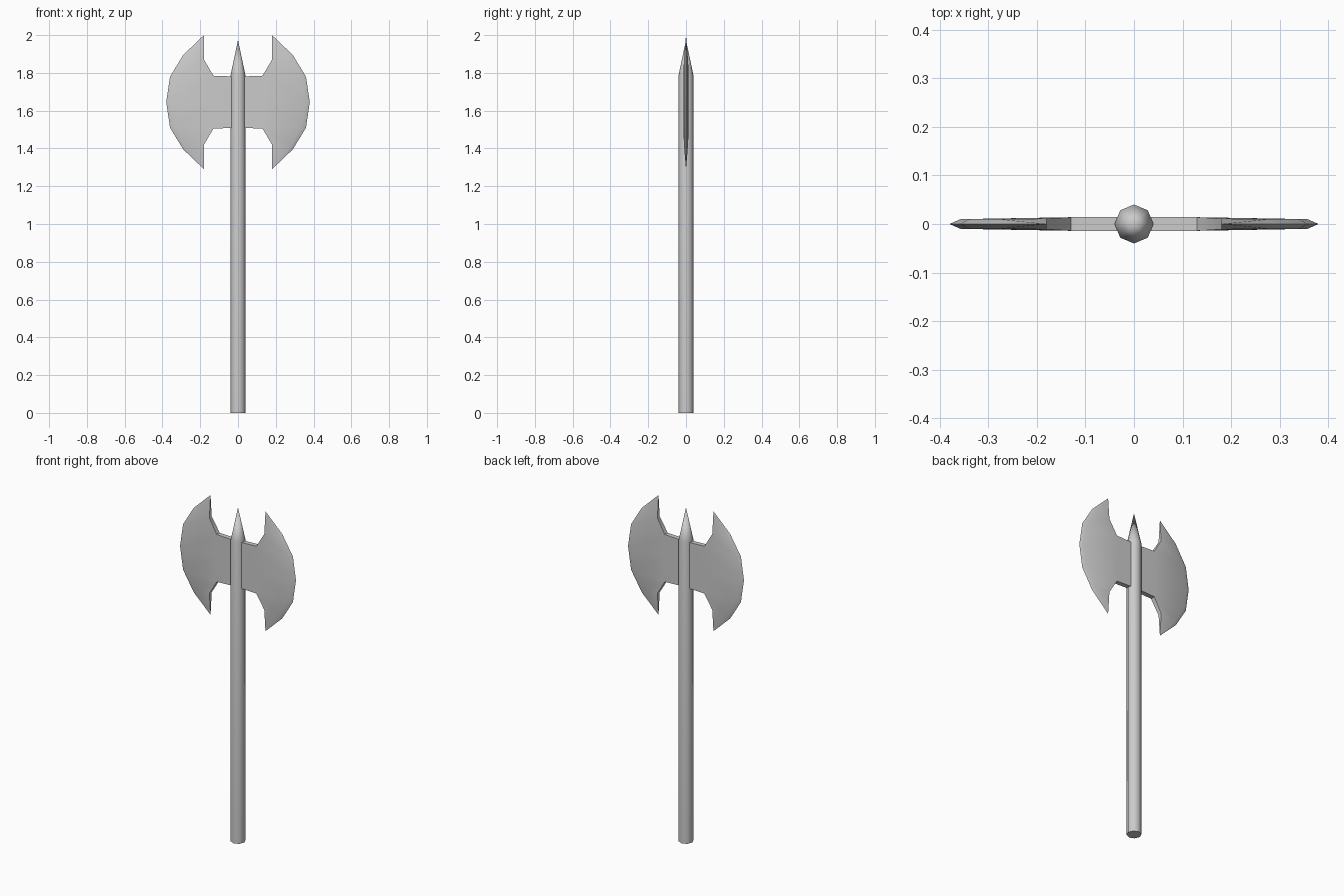
import bpy, bmesh
from math import cos, sin, pi, radians

if "Cube" in bpy.data.objects:
    bpy.data.objects.remove(bpy.data.objects["Cube"])


def finish(name, bm, angle):
    bmesh.ops.remove_doubles(bm, verts=bm.verts, dist=0.0005)
    bmesh.ops.recalc_face_normals(bm, faces=bm.faces)
    me = bpy.data.meshes.new(name)
    bm.to_mesh(me)
    bm.free()
    ob = bpy.data.objects.new(name, me)
    bpy.context.collection.objects.link(ob)
    bpy.ops.object.select_all(action='DESELECT')
    ob.select_set(True)
    bpy.context.view_layer.objects.active = ob
    bpy.ops.object.shade_smooth_by_angle(angle=radians(angle))
    return ob


# Eight-sided shaft ending in a spike
bm = bmesh.new()
rings = [[bm.verts.new((0.04 * cos(i * pi / 4), 0.04 * sin(i * pi / 4), z))
          for i in range(8)] for z in (0, 1.785)]
tip = bm.verts.new((0, 0, 1.975))
bm.faces.new(rings[0][::-1])
for i in range(8):
    j = (i + 1) % 8
    bm.faces.new((rings[0][i], rings[0][j], rings[1][j], rings[1][i]))
    bm.faces.new((rings[1][i], rings[1][j], tip))
finish("shaft", bm, 50)

# Blade rows, upper half only as (x, half thickness, height above the blade centre)
MID = 1.645
neck = [(0, .014, .135), (0, .014, 0)]
notch = [(.18, 0, .355), (.18, .011, .225), (.13, .014, .14), (.13, .014, 0)]
bevel = [(.18, 0, .355), (.277, .01, .235), (.338, .01, .125), (.357, .01, 0)]
edge = [(.18, 0, .355), (.29, 0, .25), (.36, 0, .135), (.38, 0, 0)]


def full(half):
    return half + [(x, t, -z) for x, t, z in half[-2::-1]]


bm = bmesh.new()


def face(points):
    unique = list(dict.fromkeys(points))
    bm.faces.new([bm.verts.new(p) for p in unique])


def at(p, side):
    return (p[0], side * p[1], MID + p[2])


# Front and back cheeks
neck, notch, bevel, edge = map(full, (neck, notch, bevel, edge))
for side in (-1, 1):
    for a, b in ((neck, notch[2:5]), (notch, bevel), (bevel, edge)):
        for i in range(len(a) - 1):
            face([at(p, side) for p in (a[i], b[i], b[i + 1], a[i + 1])])

# Rim closing the neck and the notches
for path in ([neck[0], *notch[2::-1]], [neck[2], *notch[4:]]):
    for p, q in zip(path, path[1:]):
        face([at(p, -1), at(q, -1), at(q, 1), at(p, 1)])

blades = finish("double_blade", bm, 40)
mirror = blades.modifiers.new("Mirror", 'MIRROR')
mirror.use_axis[0] = True
bpy.ops.object.modifier_move_to_index(modifier="Mirror", index=0)
